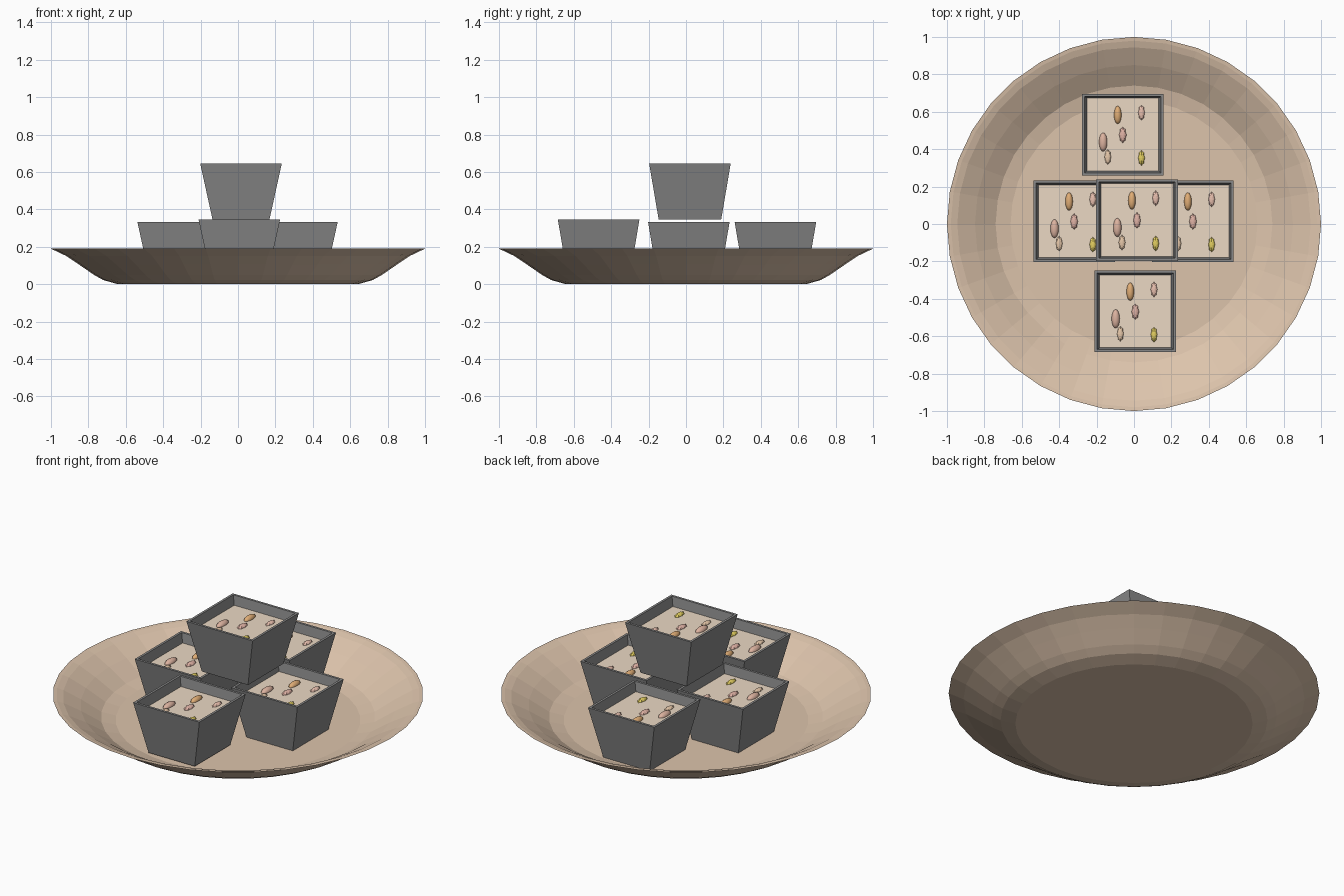
import bpy, bmesh, math
from mathutils import Vector

if "Cube" in bpy.data.objects:
    bpy.data.objects.remove(bpy.data.objects["Cube"])


def material(name, rgb):
    m = bpy.data.materials.new(name)
    m.diffuse_color = (*rgb, 1)
    m.use_nodes = True
    m.node_tree.nodes["Principled BSDF"].inputs["Base Color"].default_value = m.diffuse_color
    return m


def make_object(name, bm, mat):
    bmesh.ops.recalc_face_normals(bm, faces=bm.faces)
    me = bpy.data.meshes.new(name)
    bm.to_mesh(me)
    bm.free()
    me.materials.append(mat)
    ob = bpy.data.objects.new(name, me)
    bpy.context.collection.objects.link(ob)
    return ob


def loft(bm, loops):
    # Skin a series of closed loops and cap both ends
    rings = [[bm.verts.new(p) for p in loop] for loop in loops]
    for a, b in zip(rings, rings[1:]):
        n = len(a)
        for i in range(n):
            j = (i + 1) % n
            bm.faces.new((a[i], a[j], b[j], b[i]))
    bm.faces.new(rings[0])
    bm.faces.new(rings[-1])


def circle(r, z, n=36):
    return [(r * math.cos(math.tau * i / n), r * math.sin(math.tau * i / n), z)
            for i in range(n)]


def rect(c, hx, hy, z):
    return [(c[0] + sx * hx, c[1] + sy * hy, c[2] + z)
            for sx, sy in ((-1, -1), (1, -1), (1, 1), (-1, 1))]


plate_mat = material("clay", (0.72, 0.55, 0.41))
cup_mat = material("dark_grey", (0.25, 0.25, 0.25))
fill_mat = material("filling", (0.83, 0.69, 0.55))

# Plate: underside profile out to the rim, then back in along the top
bm = bmesh.new()
profile = [(0.64, 0.0), (0.72, 0.022), (0.77, 0.05), (0.85, 0.105), (0.92, 0.152),
           (1.0, 0.19), (0.98, 0.187), (0.945, 0.176), (0.85, 0.125),
           (0.74, 0.055), (0.66, 0.036)]
loft(bm, [circle(r, z) for r, z in profile])
make_object("plate", bm, plate_mat)

# Toppings: offset x, y, half width, half length, height, ridged, colour
toppings = [
    ("orange_seed", -0.027, 0.105, 0.020, 0.048, 0.020, False, (0.75, 0.42, 0.18)),
    ("rose_seed", -0.105, -0.040, 0.022, 0.050, 0.020, False, (0.72, 0.45, 0.35)),
    ("red_flake", 0.000, -0.002, 0.020, 0.043, 0.014, True, (0.75, 0.45, 0.38)),
    ("pink_flake", 0.100, 0.117, 0.018, 0.041, 0.012, True, (0.82, 0.53, 0.43)),
    ("tan_flake", -0.080, -0.120, 0.018, 0.041, 0.012, True, (0.80, 0.58, 0.40)),
    ("yellow_flake", 0.100, -0.125, 0.018, 0.041, 0.014, True, (0.78, 0.63, 0.12)),
]
topping_mats = {t[0]: material(t[0], t[7]) for t in toppings}

H, FILL = 0.30, 0.245
cups = [
    ("back", (-0.06, 0.478, 0.033)),
    ("left", (-0.32, 0.015, 0.033)),
    ("right", (0.315, 0.015, 0.033)),
    ("front", (0.007, -0.467, 0.045)),
    ("top", (0.016, 0.021, 0.345)),
]

for label, c in cups:
    # Open tapered cup with a thin wall
    bm = bmesh.new()
    loft(bm, [rect(c, 0.152, 0.167, 0), rect(c, 0.218, 0.218, H),
              rect(c, 0.204, 0.204, H), rect(c, 0.140, 0.155, 0.015)])
    make_object(label + "_cup", bm, cup_mat)

    # Filling surface below the rim
    bm = bmesh.new()
    bm.faces.new([bm.verts.new(p) for p in rect(c, 0.193, 0.195, FILL)])
    fill = make_object(label + "_filling", bm, fill_mat)

    # Seeds and flakes half sunk in the filling
    for name, x, y, rx, ry, rz, ridged, _ in toppings:
        bm = bmesh.new()
        bmesh.ops.create_uvsphere(bm, u_segments=16, v_segments=8, radius=1)
        for i, v in enumerate(bm.verts):
            k = 0.86 if ridged and round(math.atan2(v.co.y, v.co.x) * 8 / math.pi) % 2 else 1
            v.co = Vector((c[0] + x + v.co.x * rx * k, c[1] + y + v.co.y * ry * k,
                           c[2] + FILL + v.co.z * rz))
        ob = make_object(label + "_" + name, bm, topping_mats[name])
        if not ridged:
            ob.data.polygons.foreach_set("use_smooth", [True] * len(ob.data.polygons))
